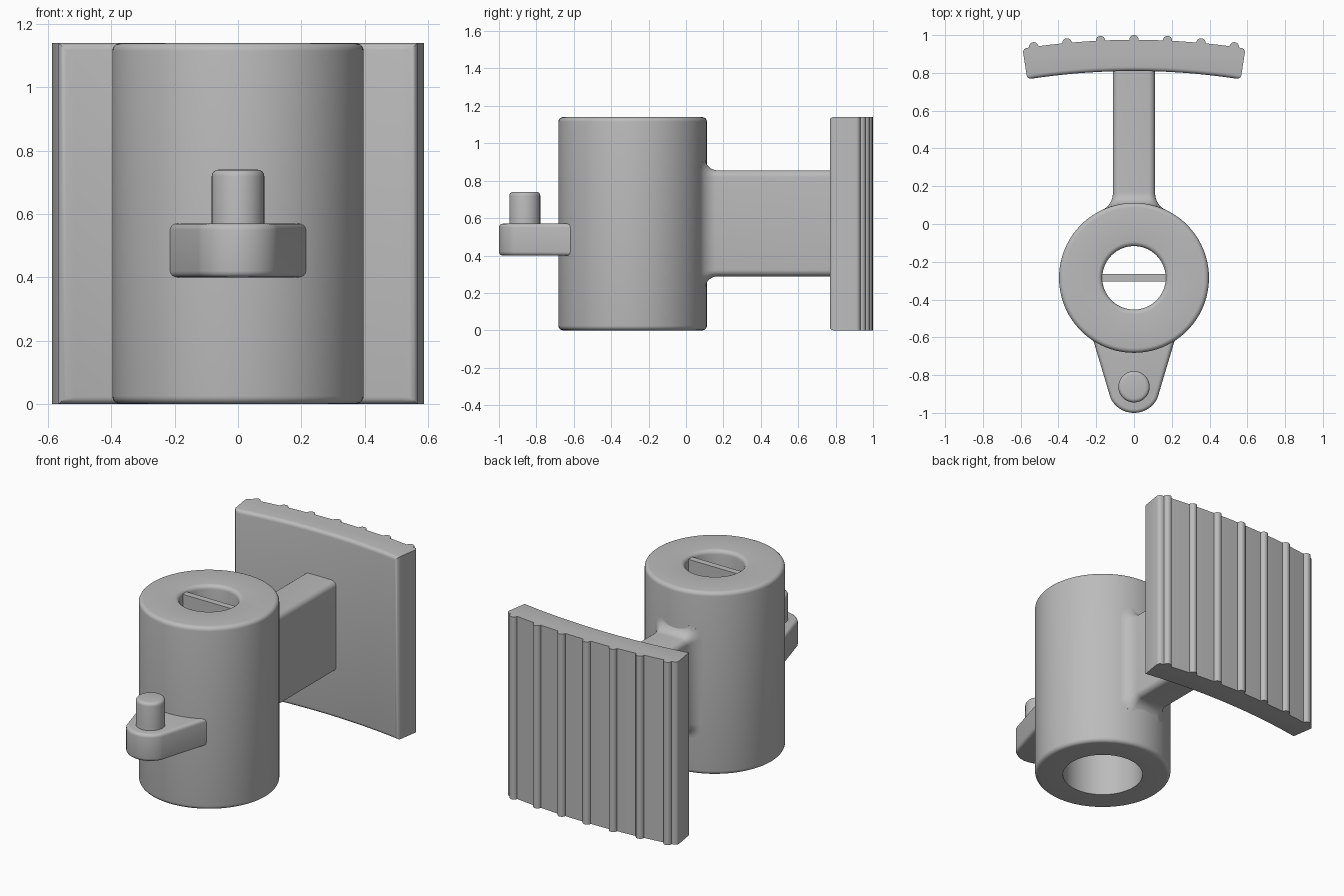
import bpy, bmesh
from math import sin, cos, pi, radians, asin, sqrt

if "Cube" in bpy.data.objects:
    bpy.data.objects.remove(bpy.data.objects["Cube"], do_unlink=True)

# Single grey material
grey = bpy.data.materials.new("plain grey")
grey.use_nodes = True
grey.diffuse_color = (0.5, 0.5, 0.5, 1)
grey.node_tree.nodes["Principled BSDF"].inputs["Base Color"].default_value = (0.5, 0.5, 0.5, 1)

HEIGHT, RADIUS, AXIS_Y = 1.14, 0.397, -0.285


def finish(name, bm):
    bmesh.ops.recalc_face_normals(bm, faces=bm.faces)
    mesh = bpy.data.meshes.new(name)
    bm.to_mesh(mesh)
    bm.free()
    mesh.materials.append(grey)
    ob = bpy.data.objects.new(name, mesh)
    bpy.context.collection.objects.link(ob)
    bpy.ops.object.select_all(action='DESELECT')
    ob.select_set(True)
    bpy.context.view_layer.objects.active = ob
    bpy.ops.object.shade_smooth_by_angle(angle=radians(35))
    return ob


def arc(cx, cy, r, a0, a1, n):
    return [(cx + r * cos(radians(a0 + (a1 - a0) * i / n)),
             cy + r * sin(radians(a0 + (a1 - a0) * i / n))) for i in range(n + 1)]


def bridge(bm, rings):
    for a, b in zip(rings, rings[1:]):
        for i in range(len(a)):
            j = (i + 1) % len(a)
            bm.faces.new((a[i], a[j], b[j], b[i]))


def lathe(name, profile, cy, n=96):
    """Revolve a closed (radius, z) profile around a vertical axis."""
    bm = bmesh.new()
    rings = [[bm.verts.new((r * cos(2 * pi * i / n), cy + r * sin(2 * pi * i / n), z))
              for i in range(n)] for r, z in profile]
    bridge(bm, rings + rings[:1])
    return finish(name, bm)


def prism(name, outline, z0, z1, bevel=0, rule=lambda e: True):
    """Extrude an outline upward, rounding the sharp edges picked by the rule."""
    bm = bmesh.new()
    rings = [[bm.verts.new((x, y, z)) for x, y in outline] for z in (z0, z1)]
    bridge(bm, rings)
    for ring in rings:
        bm.faces.new(ring)
    bmesh.ops.recalc_face_normals(bm, faces=bm.faces)
    if bevel:
        edges = [e for e in bm.edges if e.calc_face_angle() > radians(40) and rule(e)]
        bmesh.ops.bevel(bm, geom=edges, offset=bevel, segments=4, profile=0.5, affect='EDGES')
    return finish(name, bm)


# Barrel with a wide bore below and a narrower rounded opening on top
BORE, HOLE, CAP_Z, R = 0.233, 0.168, 0.94, 0.025
barrel = ([(BORE, 0)] + arc(RADIUS - R, R, R, -90, 0, 5)
          + arc(RADIUS - R, HEIGHT - R, R, 0, 90, 5)
          + arc(HOLE + R, HEIGHT - R, R, 90, 180, 5)
          + [(HOLE, CAP_Z), (BORE, CAP_Z)])
lathe("barrel", barrel, AXIS_Y)

# Thin bar across the opening
prism("opening_bar", [(-0.18, -0.305), (0.18, -0.305), (0.18, -0.265), (-0.18, -0.265)],
      CAP_Z, HEIGHT - 0.015)

# Tapered lug, tangent to the barrel, with an upright pin
PIN_Y, TIP = -0.862, 0.138
lean = math_angle = asin((RADIUS - 0.005 - TIP) / (AXIS_Y - PIN_Y)) * 180 / pi
lug = (arc(0, PIN_Y, TIP, 180 + lean, 360 - lean, 24)
       + arc(0, AXIS_Y, RADIUS - 0.005, -lean, 0, 3)
       + arc(0, AXIS_Y, RADIUS - 0.005, 180, 180 + lean, 3))
# keep the back of the lug inside the barrel wall
lug = [p for p in lug if p[1] < -0.46] + [(0.28, -0.4), (0.2, -0.53), (0, -0.58),
                                         (-0.2, -0.53), (-0.28, -0.4)]
prism("lug", lug, 0.40, 0.57, 0.02,
      lambda e: abs(e.verts[0].co.z - e.verts[1].co.z) < 0.01
      and sum(v.co.y for v in e.verts) / 2 < -0.465 - 0.0
      and max(abs(v.co.x) for v in e.verts) + 0.0 > -1
      and not all(v.co.y > -0.59 and abs(v.co.x) < 0.3 for v in e.verts))
prism("pin", arc(0, PIN_Y, 0.083, 0, 352.5, 47), 0.5, 0.74, 0.02,
      lambda e: all(v.co.z > 0.7 for v in e.verts))

# Neck: rounded rectangle sections that flare where they meet the barrel
FLARE, NECK_Z, CORNER = 0.065, 0.572, 0.035
sections = [(0.112 + FLARE * (1 - sin(t)), FLARE * (1 - cos(t)))
            for t in [pi / 2 * (1 - i / 8) for i in range(9)]]
sections = [(0.085, FLARE)] + sections + [(0.82, 0)]
bm = bmesh.new()
rings = []
for y, grow in sections:
    w, h, c = 0.112 + grow * 0.8, 0.283 + grow, CORNER + grow * 0.6
    ring = []
    for sx, sz, a in ((1, 1, 0), (-1, 1, 90), (-1, -1, 180), (1, -1, 270)):
        ring += arc(sx * (w - c), sz * (h - c), c, a, a + 90, 6)
    # follow the curve of the barrel near the joint
    follow = 1 if y < 0.3 else 0
    rings.append([bm.verts.new((x, y + follow * (sqrt(RADIUS ** 2 - x * x) - RADIUS),
                                NECK_Z + z)) for x, z in ring])
bridge(bm, rings)
for ring in (rings[0], rings[-1]):
    bm.faces.new(ring)
finish("neck", bm)

# Curved pad with rounded inner edges and rounded ends
CURVE_Y, INNER, OUTER, HALF = -2.82, 3.63, 3.795, 8.95
pad = (arc(0, CURVE_Y, INNER, 90 + HALF, 90 - HALF, 24)
       + arc(0, CURVE_Y, OUTER, 90 - HALF, 90 + HALF, 24))


def inner_or_upright(e):
    radii = [sqrt(v.co.x ** 2 + (v.co.y - CURVE_Y) ** 2) for v in e.verts]
    upright = abs(e.verts[0].co.z - e.verts[1].co.z) > 0.5
    return upright or max(radii) < INNER + 0.01


prism("pad", pad, 0, HEIGHT, 0.022, inner_or_upright)

# Upright grip ribs on the back of the pad
for k in range(-3, 4):
    a = radians(90 - k * 2.68)
    prism("grip_rib_%d" % (k + 4),
          arc(OUTER * cos(a), CURVE_Y + OUTER * sin(a), 0.025, 0, 345, 23), 0, HEIGHT)
